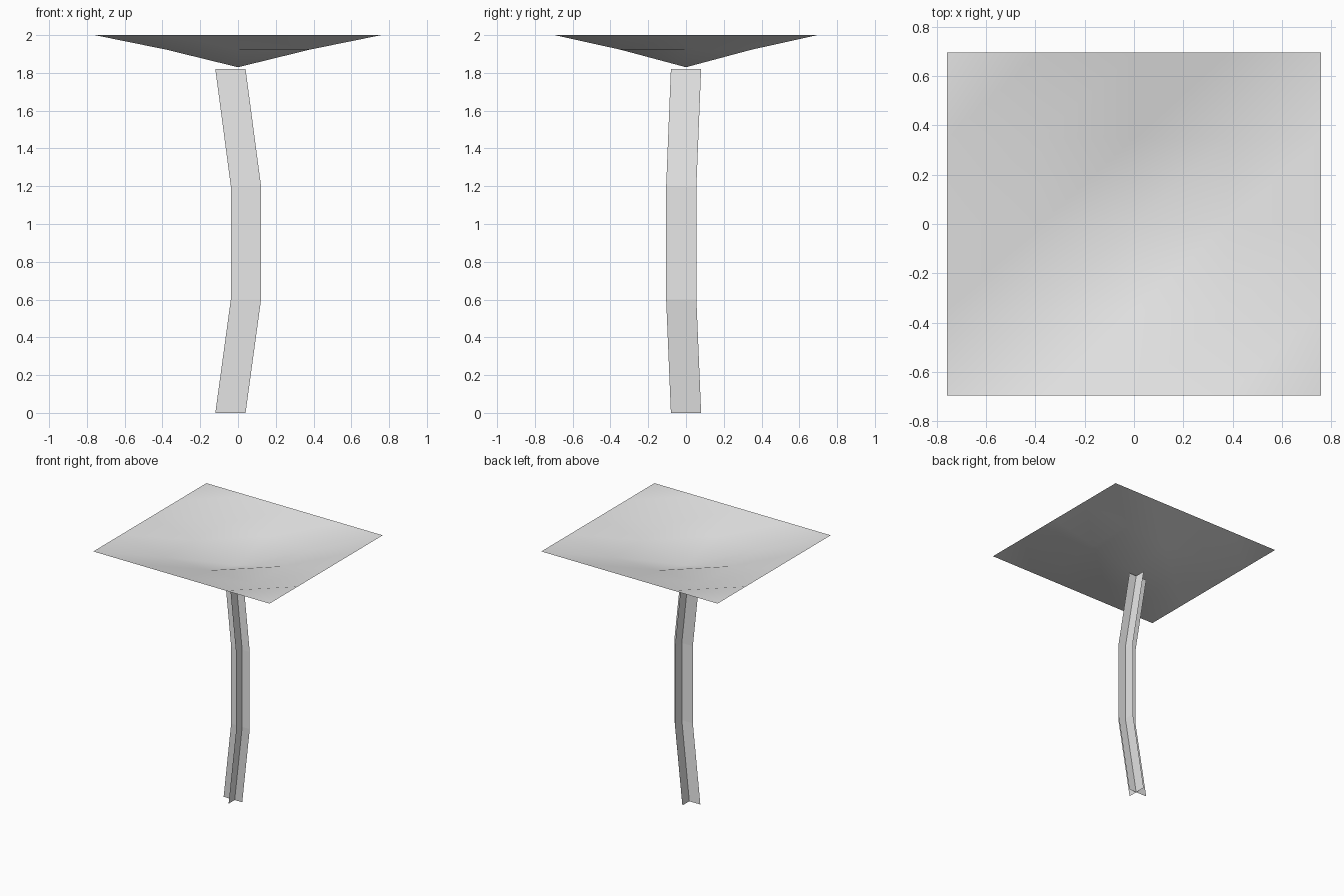
import bpy
import bmesh

cube = bpy.data.objects.get("Cube")
if cube:
    bpy.data.objects.remove(cube)

grey = bpy.data.materials.new("light grey")
grey.use_nodes = True
colour = (0.8, 0.8, 0.8, 1)
grey.diffuse_color = colour
grey.node_tree.nodes["Principled BSDF"].inputs["Base Color"].default_value = colour


def sheet(name, rows, smooth):
    """Build an open surface from rows of points, every cell split the same way."""
    bm = bmesh.new()
    grid = [[bm.verts.new(p) for p in row] for row in rows]
    for low, high in zip(grid, grid[1:]):
        for i in range(len(low) - 1):
            a, b, c, d = low[i], low[i + 1], high[i + 1], high[i]
            bm.faces.new((a, b, c))
            bm.faces.new((a, c, d))
    for face in bm.faces:
        face.smooth = smooth
    mesh = bpy.data.meshes.new(name)
    bm.to_mesh(mesh)
    bm.free()
    mesh.materials.append(grey)
    obj = bpy.data.objects.new(name, mesh)
    bpy.context.collection.objects.link(obj)


# Trunk: two crossed upright strips following the same bent path
path = [(-0.04, 0, 0), (0.042, -0.025, 0.6), (0.042, -0.025, 1.2), (-0.04, 0, 1.82)]
half = 0.08
sheet("trunk_strip_wide",
      [[(x + s * half, y - 0.005, z) for s in (-1, 1)] for x, y, z in path], False)
sheet("trunk_strip_deep",
      [[(x + 0.015, y + s * half, z) for s in (-1, 1)] for x, y, z in path], False)

# Canopy: shallow dish with a flat rim, sinking ring by ring to the centre
ring_height = [1.83, 1.923, 2.0]
steps = range(-2, 3)
sheet("canopy",
      [[(i * 0.379, j * 0.3475, ring_height[max(abs(i), abs(j))]) for i in steps]
       for j in steps], True)
